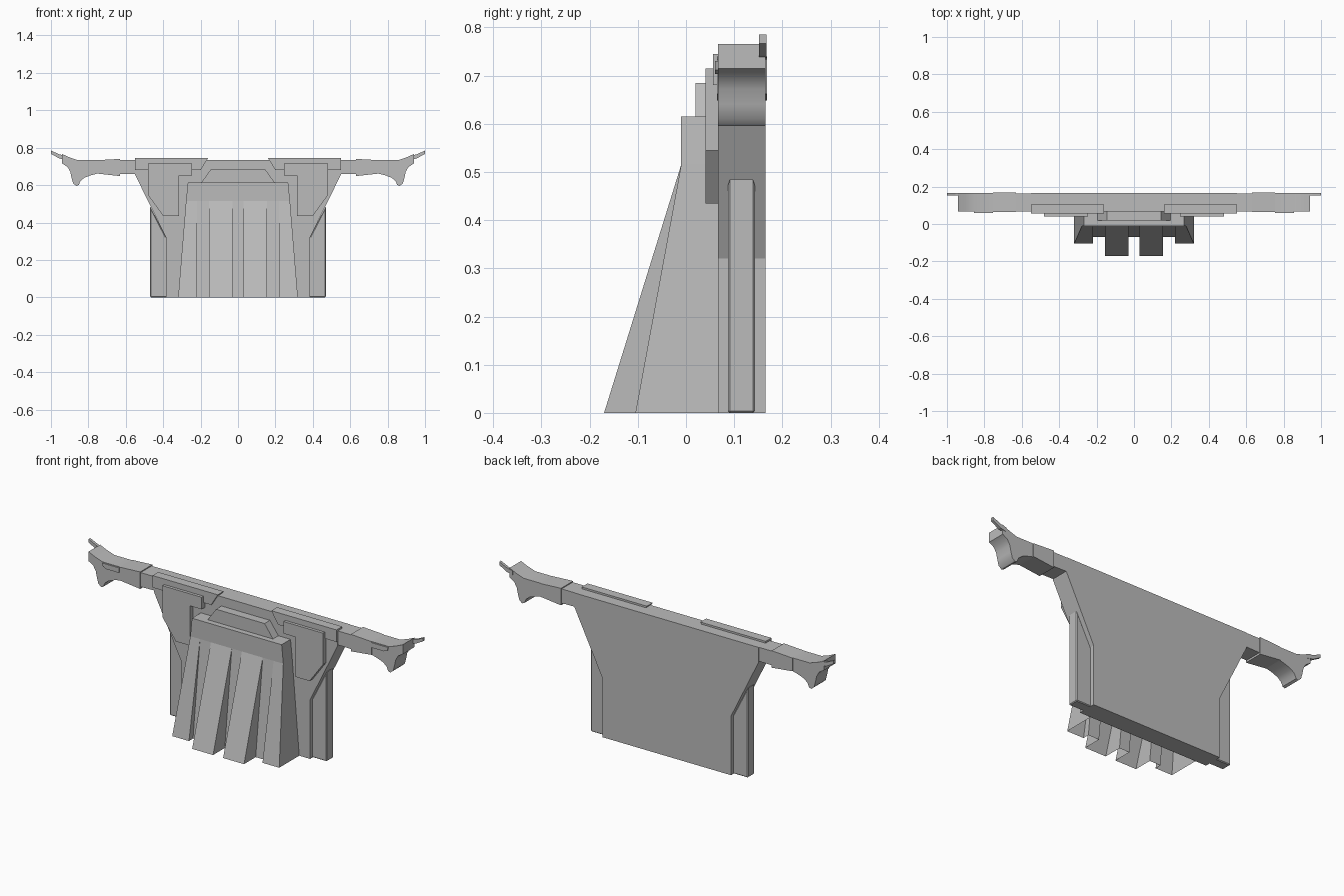
import bpy, bmesh

cube = bpy.data.objects.get("Cube")
if cube:
    bpy.data.objects.remove(cube, do_unlink=True)

grey = bpy.data.materials.new("plain_grey")
grey.use_nodes = True
grey.diffuse_color = (0.5, 0.5, 0.5, 1)
grey.node_tree.nodes["Principled BSDF"].inputs["Base Color"].default_value = (0.5, 0.5, 0.5, 1)


def finish(name, bm):
    bmesh.ops.remove_doubles(bm, verts=bm.verts, dist=0.0005)
    bmesh.ops.recalc_face_normals(bm, faces=bm.faces)
    mesh = bpy.data.meshes.new(name)
    bm.to_mesh(mesh)
    bm.free()
    mesh.materials.append(grey)
    obj = bpy.data.objects.new(name, mesh)
    bpy.context.collection.objects.link(obj)
    return obj


def plate(name, outline, y0, y1):
    """Extrude an (x, z) outline from y0 back to y1."""
    bm = bmesh.new()
    front = [bm.verts.new((x, y0, z)) for x, z in outline]
    back = [bm.verts.new((x, y1, z)) for x, z in outline]
    bm.faces.new(front)
    bm.faces.new(back[::-1])
    for i in range(len(front)):
        j = (i + 1) % len(front)
        bm.faces.new((front[i], back[i], back[j], front[j]))
    return finish(name, bm)


def pair(name, outline, y0, y1):
    """One plate on each side."""
    objs = []
    for side, s in (("left", 1), ("right", -1)):
        objs.append(plate(f"{side}_{name}", [(s * x, z) for x, z in outline], y0, y1))
    return objs


def mirrored(half):
    return half + [(-x, z) for x, z in reversed(half)]


# Main wall with sloping shoulders
plate("main_wall", mirrored([(0.385, 0), (0.385, 0.32), (0.55, 0.655), (0.55, 0.735)]),
      0.066, 0.165)

# Side fins tucked under the shoulders
for fin in pair("side_fin", [(0.37, 0), (0.47, 0), (0.47, 0.488), (0.385, 0.32), (0.37, 0.32)],
                0.087, 0.143):
    bevel = fin.modifiers.new("edge", "BEVEL")
    bevel.width = 0.004
    bevel.segments = 1

# Shoulder caps and L-shaped front plates
pair("shoulder_cap", [(0.55, 0.745), (0.16, 0.745), (0.20, 0.68), (0.55, 0.68)], 0.056, 0.105)
pair("angled_plate", [(0.48, 0.715), (0.245, 0.715), (0.245, 0.65), (0.315, 0.65),
                      (0.315, 0.435), (0.40, 0.435), (0.48, 0.545)], 0.04, 0.07)

# Arms: neck, sleeve, curved end and tip
pair("arm_neck", [(0.54, 0.735), (0.64, 0.735), (0.64, 0.658), (0.54, 0.66)], 0.068, 0.163)
pair("arm_sleeve", [(0.63, 0.74), (0.755, 0.733), (0.755, 0.662), (0.63, 0.648)], 0.064, 0.168)
ends = pair("arm_end", [(0.75, 0.733), (0.855, 0.733), (0.90, 0.748), (0.94, 0.766),
                        (0.94, 0.715), (0.912, 0.698), (0.897, 0.672), (0.89, 0.64),
                        (0.882, 0.61), (0.865, 0.595), (0.852, 0.60), (0.842, 0.622),
                        (0.82, 0.64), (0.785, 0.653), (0.75, 0.662)], 0.066, 0.165)
pair("arm_inlay", [(0.755, 0.73), (0.855, 0.73), (0.85, 0.712), (0.83, 0.703), (0.755, 0.703)],
     0.06, 0.069)
pair("arm_tip", [(0.92, 0.757), (0.955, 0.764), (1.0, 0.785), (1.0, 0.767), (0.955, 0.742),
                 (0.92, 0.735)], 0.152, 0.167)
for obj in ends:
    bpy.context.view_layer.objects.active = obj
    obj.select_set(True)
bpy.ops.object.shade_smooth_by_angle(angle=0.6)

# Raised panel above the ribbed body
plate("crown_panel", mirrored([(0.195, 0.60), (0.195, 0.615), (0.145, 0.685)]), 0.02, 0.07)

# Ribbed body, lofted from a comb-shaped foot to a straight collar, open below
gap, outer, inner = -0.07, -0.105, -0.17
foot = mirrored([(0.32, 0.07), (0.32, outer), (0.22, outer), (0.22, gap),
                 (0.155, gap), (0.155, inner), (0.03, inner), (0.03, gap)])


def collar(width):
    ring = []
    for x, y in foot:
        edge = abs(x) > 0.3
        ring.append((width * (1 if x > 0 else -1) if edge else x, y if y > 0 else -0.01))
    return ring


bm = bmesh.new()
rings = []
for outline, z in ((foot, 0), (collar(0.278), 0.515), (collar(0.268), 0.615)):
    rings.append([bm.verts.new((x, y, z)) for x, y in outline])
for low, high in zip(rings, rings[1:]):
    for i in range(len(low) - 1):
        quad = (low[i], low[i + 1], high[i + 1], high[i])
        # split the twisted outer walls and ribs into clean triangles where the top closes
        if (high[i].co - high[i + 1].co).length < 0.0005:
            bm.faces.new((low[i], low[i + 1], high[i]))
        else:
            bm.faces.new(quad)
bmesh.ops.remove_doubles(bm, verts=bm.verts, dist=0.0005)
rim = [v for v in bm.verts if v.co.z > 0.6]
rim.sort(key=lambda v: v.co.x)
back = [v for v in rim if v.co.y > 0]
front = [v for v in rim if v.co.y < 0]
bm.faces.new(front + back[::-1])
finish("ribbed_body", bm)
